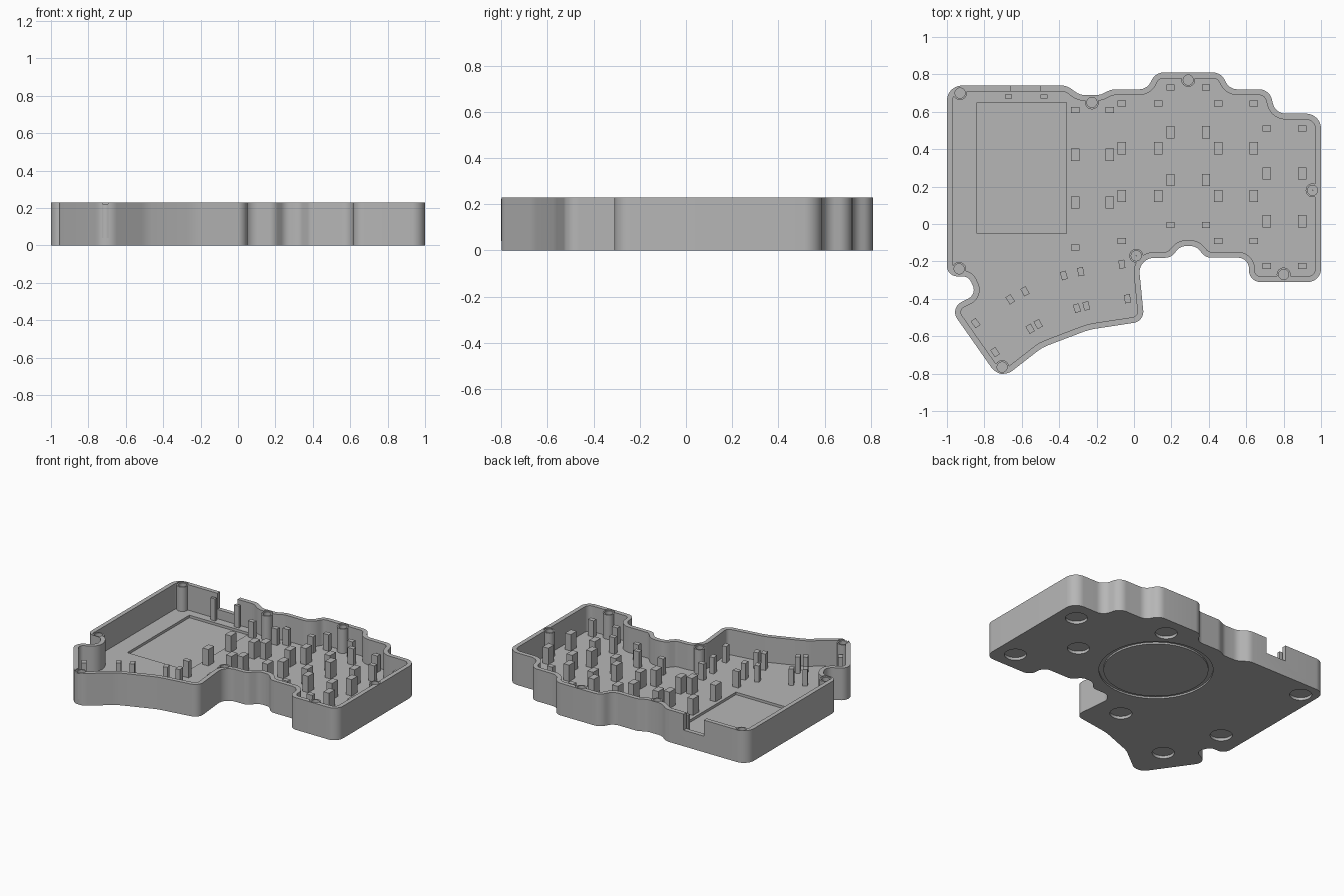
import bpy, bmesh, math
from mathutils import Vector, Matrix

if "Cube" in bpy.data.objects:
    bpy.data.objects.remove(bpy.data.objects["Cube"])

HEIGHT, FLOOR, WALL = 0.23, 0.048, 0.031

grey = bpy.data.materials.new("case grey")
grey.diffuse_color = (0.47, 0.47, 0.47, 1)
grey.use_nodes = True
grey.node_tree.nodes["Principled BSDF"].inputs["Base Color"].default_value = grey.diffuse_color


def finish(bm, name, smooth=True):
    bmesh.ops.recalc_face_normals(bm, faces=bm.faces)
    mesh = bpy.data.meshes.new(name)
    bm.to_mesh(mesh)
    bm.free()
    mesh.materials.append(grey)
    ob = bpy.data.objects.new(name, mesh)
    bpy.context.collection.objects.link(ob)
    if smooth:
        smooth_shade(ob)
    return ob


def smooth_shade(ob):
    bpy.ops.object.select_all(action='DESELECT')
    ob.select_set(True)
    bpy.context.view_layer.objects.active = ob
    bpy.ops.object.shade_smooth_by_angle(angle=math.radians(30))


def add_box(bm, x, y, w, d, z0, z1, turn=0):
    m = (Matrix.Translation((x, y, (z0 + z1) / 2)) @ Matrix.Rotation(math.radians(turn), 4, 'Z')
         @ Matrix.Diagonal((w, d, z1 - z0, 1)))
    bmesh.ops.create_cube(bm, size=1, matrix=m)


def add_cylinder(bm, x, y, r, z0, z1, n=32):
    bmesh.ops.create_cone(bm, cap_ends=True, segments=n, radius1=r, radius2=r, depth=z1 - z0,
                          matrix=Matrix.Translation((x, y, (z0 + z1) / 2)))


def add_tube(bm, x, y, section, n=32):
    """Closed (radius, z) section swept round a vertical axis."""
    rings = [[bm.verts.new((x + r * math.cos(2 * math.pi * i / n),
                            y + r * math.sin(2 * math.pi * i / n), z)) for i in range(n)]
             for r, z in section]
    for a, b in zip(rings, rings[1:] + rings[:1]):
        for i in range(n):
            j = (i + 1) % n
            bm.faces.new((a[i], a[j], b[j], b[i]))


def fillet(corners, steps=8):
    """Round each (x, y, radius) corner of a closed outline."""
    out, n = [], len(corners)
    for i, (x, y, r) in enumerate(corners):
        p = Vector((x, y))
        a = Vector(corners[i - 1][:2]) - p
        b = Vector(corners[(i + 1) % n][:2]) - p
        half = a.angle(b) / 2
        t = min(r / math.tan(half), 0.48 * a.length, 0.48 * b.length)
        r = t * math.tan(half)
        a.normalize()
        b.normalize()
        centre = p + (a + b).normalized() * r / math.sin(half)
        s, e = p + a * t - centre, p + b * t - centre
        sweep = math.atan2(s.x * e.y - s.y * e.x, s.dot(e))
        k = max(2, round(steps * abs(sweep) / 1.2))
        for q in range(k + 1):
            out.append(centre + Matrix.Rotation(sweep * q / k, 2) @ s)
    return out


def inset(points, d):
    """Offset a clockwise outline inward."""
    out, n = [], len(points)
    for i, p in enumerate(points):
        a = (p - points[i - 1]).normalized()
        b = (points[(i + 1) % n] - p).normalized()
        na, nb = Vector((a.y, -a.x)), Vector((b.y, -b.x))
        m = (na + nb).normalized()
        out.append(p + m * d / m.dot(na))
    return out


# Case outline, clockwise from the back left corner
outline = fillet([
    (-1, .74, .08), (-.36, .74, .08), (-.29, .69, .08), (-.18, .69, .08), (-.12, .72, .08),
    (.07, .72, .07), (.115, .81, .07), (.465, .81, .07), (.51, .72, .07), (.725, .72, .07),
    (.755, .59, .07), (1, .59, .08), (1, -.31, .07), (.615, -.31, .06), (.615, -.18, .06),
    (.385, -.18, .06), (.33, -.118, .06), (.25, -.118, .06), (.195, -.18, .06),
    (.022, -.183, .08), (.055, -.52, .06), (-.24, -.565, .3), (-.49, -.66, .2),
    (-.715, -.835, .08), (-.985, -.45, .06), (-.84, -.375, .06), (-.885, -.28, .05),
    (-1, -.28, .07)])
inner = inset(outline, WALL)

# Case shell: closed tray with floor and wall
bm = bmesh.new()
loops = [[bm.verts.new((p.x, p.y, z)) for p in pts]
         for pts, z in ((outline, 0), (outline, HEIGHT), (inner, HEIGHT), (inner, FLOOR))]
for a, b in zip(loops, loops[1:]):
    for i in range(len(a)):
        j = (i + 1) % len(a)
        bm.faces.new((a[i], a[j], b[j], b[i]))
bm.faces.new(loops[0])
bm.faces.new(loops[3])
case = finish(bm, "case_shell", False)

bosses = [(-.93, .70), (-.225, .65), (.29, .77), (.955, .18), (.80, -.27), (.012, -.17),
          (-.935, -.24), (-.705, -.765)]
feet = [(.86, .445), (.29, .67), (.86, -.17), (.60, .155), (-.153, -.314), (-.89, .62),
        (-.833, -.114), (-.692, -.53)]

# Cutter: battery pocket, cable notch, boss seats, foot recesses, ring groove
bm = bmesh.new()
add_box(bm, -.60, .30, .48, .70, .03, .10)
add_box(bm, -.58, .74, .16, .12, .115, .4)
for x, y in bosses:
    add_cylinder(bm, x, y, .0365, .06, .4)
for x, y in feet:
    add_cylinder(bm, x, y, .072, -.1, .02)
add_tube(bm, .035, .263, [(.34, -.1), (.37, -.1), (.37, .012), (.34, .012)], 64)
cutter = finish(bm, "case_cutter", False)
cutter.hide_render = True
mod = case.modifiers.new("cuts", 'BOOLEAN')
mod.operation, mod.solver, mod.object = 'DIFFERENCE', 'EXACT', cutter
bpy.context.view_layer.objects.active = case
bpy.ops.object.modifier_apply(modifier=mod.name)
bpy.data.objects.remove(cutter)
smooth_shade(case)

# Screw bosses with blind holes
bm = bmesh.new()
for x, y in bosses:
    add_tube(bm, x, y, [(.037, .04), (.037, .222), (.027, .222), (.027, .08), (.001, .08), (.001, .04)])
finish(bm, "screw_bosses")

# Key support posts: each column has a back x pair, a top y, and the x values with a front post
bm = bmesh.new()
for x0, x1, top, full in ((-.315, -.13, .61, False), (-.065, .13, .645, False),
                          (.195, .385, .73, True), (.45, .64, .645, True), (.71, .90, .51, True)):
    for x in (x0, x1):
        for drop, depth in ((0, .032), (.24, .066), (.495, .066), (.735, .032)):
            if drop == .735 and x == x1 and not full:
                continue
            add_box(bm, x, top - drop, .045, depth, .04, .165)
finish(bm, "key_posts", False)

# Thumb cluster posts
bm = bmesh.new()
for x, y, turn in ((-.375, -.275, 17), (-.285, -.255, 10), (-.065, -.215, 8), (-.035, -.40, 8),
                   (-.305, -.45, 17), (-.255, -.438, 15), (-.555, -.56, 30), (-.512, -.535, 28),
                   (-.662, -.403, 32), (-.583, -.36, 28), (-.847, -.53, 35), (-.743, -.685, 35)):
    add_box(bm, x, y, .032, .045, .04, .165, turn)
finish(bm, "thumb_posts", False)

# Controller board posts beside the cable notch
bm = bmesh.new()
for x in (-.67, -.482):
    add_box(bm, x, .682, .037, .02, .04, .205)
finish(bm, "board_posts", False)
